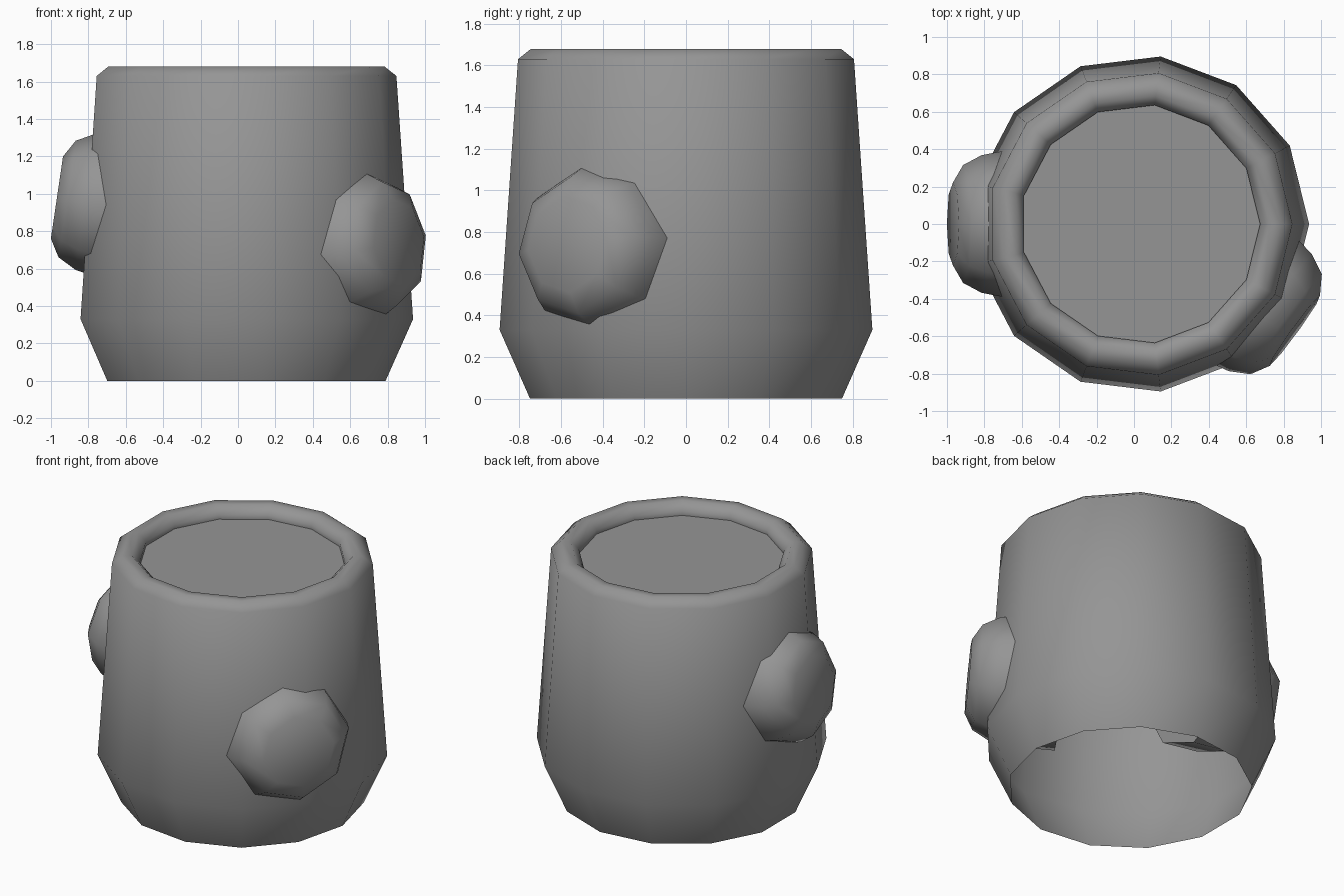
import bpy, bmesh, math
from mathutils import Matrix, Vector

cube = bpy.data.objects.get("Cube")
if cube:
    bpy.data.objects.remove(cube, do_unlink=True)

bark = bpy.data.materials.new("bark_grey")
bark.use_nodes = True
colour = (0.3, 0.3, 0.3, 1)
bark.diffuse_color = colour
bark.node_tree.nodes["Principled BSDF"].inputs["Base Color"].default_value = colour


def lathe(name, profile, sides, cap_start, cap_end, matrix):
    """Turn (radius, height) points around z into a smooth shaded object."""
    bm = bmesh.new()
    rings = []
    for radius, height in profile:
        angles = [math.tau * i / sides for i in range(sides)]
        rings.append([bm.verts.new((radius * math.cos(a), radius * math.sin(a), height))
                      for a in angles])
    for low, high in zip(rings, rings[1:]):
        for i in range(sides):
            j = (i + 1) % sides
            bm.faces.new((low[i], low[j], high[j], high[i]))
    if cap_start:
        bm.faces.new(rings[0][::-1])
    if cap_end:
        bm.faces.new(rings[-1])
    mesh = bpy.data.meshes.new(name)
    bm.to_mesh(mesh)
    bm.free()
    mesh.materials.append(bark)
    obj = bpy.data.objects.new(name, mesh)
    bpy.context.collection.objects.link(obj)
    obj.matrix_world = matrix
    bpy.ops.object.select_all(action="DESELECT")
    obj.select_set(True)
    bpy.context.view_layer.objects.active = obj
    bpy.ops.object.shade_smooth_by_angle(angle=math.radians(60))
    return obj


# Trunk: open underneath, rounded rim, sunken flat top
trunk_profile = [(0.755, 0), (0.902, 0.33), (0.813, 1.63), (0.75, 1.68),
                 (0.69, 1.68), (0.64, 1.63), (0.64, 1.6)]
lathe("trunk", trunk_profile, 13, False, True, Matrix.Translation((0.034, 0, 0)))

# Cut branch stubs: rounded octagonal plugs, outer face at local z = 0
stub_profile = [(0.39, -0.55), (0.39, -0.27), (0.368, -0.155), (0.315, -0.055), (0.222, 0)]


def stub(name, centre, heading, tilt, roll, size):
    h, t = math.radians(heading), math.radians(tilt)
    axis = Vector((math.cos(h) * math.cos(t), math.sin(h) * math.cos(t), math.sin(t)))
    side = Vector((-math.sin(h), math.cos(h), 0))
    basis = Matrix((side, axis.cross(side), axis)).transposed().to_4x4()
    matrix = (Matrix.Translation(centre) @ basis
              @ Matrix.Rotation(math.radians(roll), 4, "Z") @ Matrix.Scale(size, 4))
    lathe(name, stub_profile, 8, True, True, matrix)


stub("right_branch_stub", (-0.968, 0, 0.98), 180, 8.4, 0, 1)
stub("front_branch_stub", (0.86, -0.57, 0.74), -36, 4, 7, 1.05)
